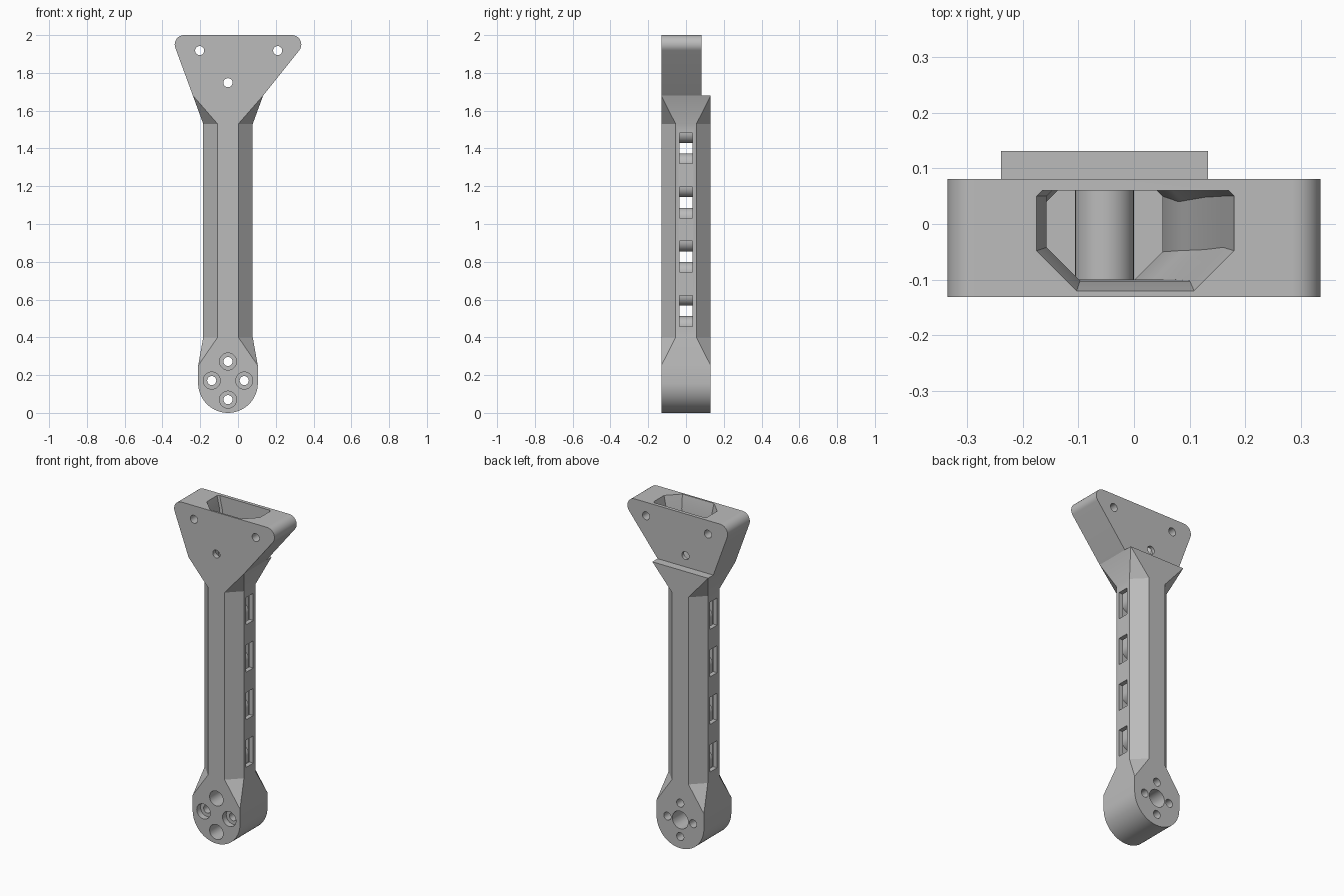
import bpy, bmesh, math

cube = bpy.data.objects.get("Cube")
if cube:
    bpy.data.objects.remove(cube)

grey = bpy.data.materials.new("light_grey")
grey.use_nodes = True
color = (0.5, 0.5, 0.5, 1)
grey.diffuse_color = color
grey.node_tree.nodes["Principled BSDF"].inputs["Base Color"].default_value = color

CX = -0.053      # centre line of the shaft
HALF = 0.131     # half depth of the shaft
HEAD = 0.158     # radius of the rounded head
SLOTS = [0.54 + 0.287 * i for i in range(4)]


def finish(name, bm):
    bmesh.ops.remove_doubles(bm, verts=bm.verts, dist=1e-5)
    bmesh.ops.recalc_face_normals(bm, faces=bm.faces)
    mesh = bpy.data.meshes.new(name)
    bm.to_mesh(mesh)
    bm.free()
    mesh.materials.append(grey)
    obj = bpy.data.objects.new(name, mesh)
    bpy.context.collection.objects.link(obj)
    return obj


def section(z, x0, x1, y0, y1, front, back):
    """Rectangle at height z with its front and back corners chamfered."""
    f, b = front, back
    return [(x0 + f, y0, z), (x1 - f, y0, z), (x1, y0 + f, z), (x1, y1 - b, z),
            (x1 - b, y1, z), (x0 + b, y1, z), (x0, y1 - b, z), (x0, y0 + f, z)]


def loft(name, sections):
    bm = bmesh.new()
    rings = [[bm.verts.new(p) for p in s] for s in sections]
    for a, b in zip(rings, rings[1:]):
        for i in range(8):
            j = (i + 1) % 8
            bm.faces.new((a[i], a[j], b[j], b[i]))
    bm.faces.new(rings[0][::-1])
    bm.faces.new(rings[-1])
    return finish(name, bm)


def extrude(name, outline, y0, y1):
    """Extrude an (x, z) outline along y."""
    bm = bmesh.new()
    face = bm.faces.new([bm.verts.new((x, y0, z)) for x, z in outline])
    out = bmesh.ops.extrude_face_region(bm, geom=[face])["geom"]
    for v in out:
        if isinstance(v, bmesh.types.BMVert):
            v.co.y = y1
    return finish(name, bm)


def arc(x, z, r, start, end, n=16):
    angles = [math.radians(start + (end - start) * i / n) for i in range(n + 1)]
    return [(x + r * math.cos(a), z + r * math.sin(a)) for a in angles]


def bore(x, z, r, y0, y1):
    return extrude("bore", arc(x, z, r, 0, 348.75, 31), y0, y1)


def cut(obj, cutters):
    bpy.context.view_layer.objects.active = obj
    for c in cutters:
        mod = obj.modifiers.new("cut", 'BOOLEAN')
        mod.operation, mod.solver, mod.object = 'DIFFERENCE', 'EXACT', c
        bpy.ops.object.modifier_apply(modifier=mod.name)


def block(z, half, chamfer=0.0):
    return section(z, CX - half, CX + half, -HALF, HALF, chamfer, chamfer)


# Arm: rounded head, tapered neck, octagonal shaft, flared shoulder
head = [block(HEAD * (1 - math.cos(t)), HEAD * math.sin(t))
        for t in [math.pi / 2 * i / 20 for i in range(1, 21)]]
arm = loft("arm", head + [block(0.25, HEAD), block(0.4, HALF, 0.076),
                          block(1.53, HALF, 0.076), block(1.68, 0.186)])

# Mounting plate with two rounded upper corners
plate = extrude("mounting_plate",
                [(-0.239, 1.68), (0.133, 1.68)] + arc(0.285, 1.95, 0.05, -38, 90)
                + arc(-0.285, 1.95, 0.05, 90, 199), -HALF, 0.081)

# Hollow core, open at the top
cavity = loft("cavity", [
    section(0.42, -0.157, 0.051, -0.104, 0.104, 0.054, 0.054),
    section(1.56, -0.157, 0.051, -0.104, 0.104, 0.054, 0.054),
    section(1.66, -0.157, 0.08, -0.102, 0.06, 0.054, 0.02),
    section(1.78, -0.157, 0.127, -0.1, 0.06, 0.054, 0.012),
    section(1.92, -0.157, 0.16, -0.102, 0.06, 0.06, 0.01),
    section(2.0, -0.175, 0.18, -0.12, 0.06, 0.072, 0.01),
    section(2.02, -0.175, 0.18, -0.12, 0.06, 0.072, 0.01)])

# Side windows through both walls of the shaft
windows = [extrude("window", [(-0.3, z - 0.082), (0.3, z - 0.082),
                              (0.3, z + 0.082), (-0.3, z + 0.082)], -0.034, 0.034)
           for z in SLOTS]

# Head: four counterbored screw holes around a blind bore open at the back
bores = [bore(CX, 0.171, 0.053, -0.09, 0.2)]
for dx, dz in ((0, 0.101), (0, -0.101), (0.086, 0), (-0.086, 0)):
    r = 0.045 if dz else 0.0325 + 0.0125
    bores.append(bore(CX + dx, 0.171 + dz, 0.024, -0.2, 0.2))
    bores.append(bore(CX + dx, 0.171 + dz, r, -0.2, -0.095 if dx else 0.04))

# Plate screw holes
plate_bores = [bore(x, z, 0.024, -0.2, 0.2)
               for x, z in ((-0.203, 1.918), (0.21, 1.918), (CX, 1.748))]

cut(arm, [cavity] + windows + bores)
cut(plate, [cavity] + plate_bores)
for c in [cavity] + windows + bores + plate_bores:
    bpy.data.objects.remove(c)

# Rounded inner struts between the windows
parts = [arm, plate]
ends = [0.34] + SLOTS + [1.59]
for i, (lo, hi) in enumerate(zip(ends, ends[1:])):
    lo, hi = lo + 0.028 + 0.053, hi - 0.028 - 0.053
    if hi < lo:
        lo = hi = (lo + hi) / 2
    outline = arc(CX, hi, 0.053, 0, 180) + arc(CX, lo, 0.053, 180, 360)
    if i == 0:
        lo = 0.40
    parts.append(extrude(f"inner_strut_{i + 1}", outline, -0.115, 0.115))

# Smooth the round surfaces, keep the corners sharp
bpy.ops.object.select_all(action='DESELECT')
for p in parts:
    p.select_set(True)
bpy.context.view_layer.objects.active = arm
bpy.ops.object.shade_smooth_by_angle(angle=math.radians(25))
